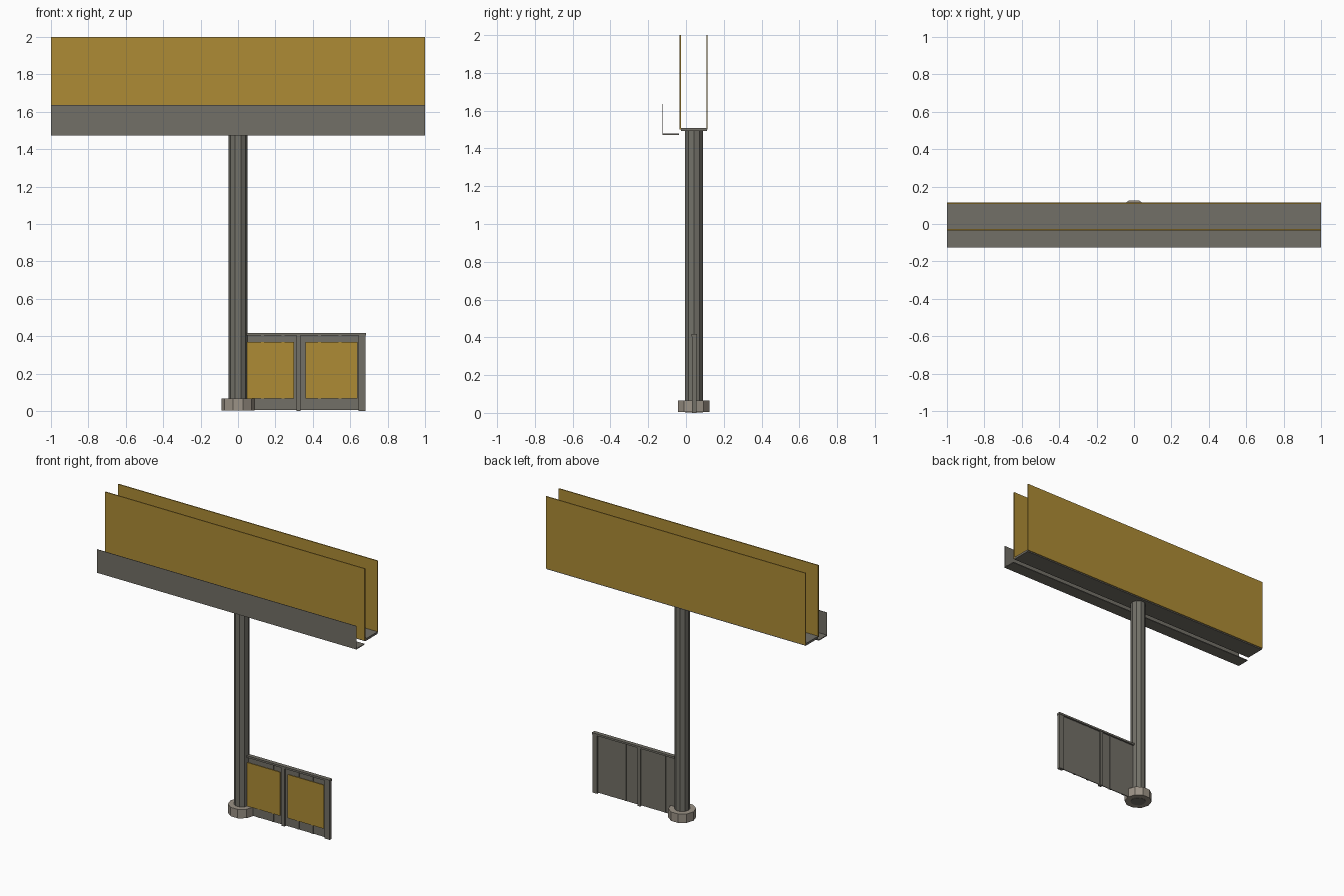
import bpy
import bmesh
from mathutils import Matrix

cube = bpy.data.objects.get("Cube")
if cube:
    bpy.data.objects.remove(cube, do_unlink=True)


def material(name, rgb):
    m = bpy.data.materials.new(name)
    m.use_nodes = True
    color = (*rgb, 1)
    m.diffuse_color = color
    m.node_tree.nodes["Principled BSDF"].inputs["Base Color"].default_value = color
    return m


GOLD = material("ochre_panel", (0.42, 0.26, 0.035))
STEEL = material("grey_metal", (0.17, 0.16, 0.135))
POLE = material("dark_pole_metal", (0.17, 0.165, 0.14))
CONCRETE = material("concrete", (0.33, 0.29, 0.24))


def add_object(name, bm, mat):
    mesh = bpy.data.meshes.new(name)
    bmesh.ops.recalc_face_normals(bm, faces=bm.faces)
    bm.to_mesh(mesh)
    bm.free()
    mesh.materials.append(mat)
    ob = bpy.data.objects.new(name, mesh)
    bpy.context.collection.objects.link(ob)
    return ob


def box(name, x, y, z, mat):
    """Box from (low, high) ranges on each axis."""
    bm = bmesh.new()
    size = [b - a for a, b in (x, y, z)]
    mid = [(a + b) / 2 for a, b in (x, y, z)]
    bmesh.ops.create_cube(bm, size=1, matrix=Matrix.Translation(mid) @ Matrix.Diagonal((*size, 1)))
    return add_object(name, bm, mat)


def prism(name, radius, z, mat, sides=10):
    """Upright prism on the pole axis."""
    bm = bmesh.new()
    bmesh.ops.create_cone(bm, cap_ends=True, segments=sides, radius1=radius, radius2=radius,
                          depth=z[1] - z[0],
                          matrix=Matrix.Translation((0, AXIS_Y, sum(z) / 2)))
    # Put corners on the x axis so flat sides face front and back
    edge_on = min(abs(v.co.y - AXIS_Y) for v in bm.verts) > 0.001
    if edge_on:
        bmesh.ops.rotate(bm, verts=bm.verts, cent=(0, AXIS_Y, 0),
                         matrix=Matrix.Rotation(3.14159265 / sides, 3, "Z"))
    return add_object(name, bm, mat)


AXIS_Y = 0.042
WIDE = (-1, 1)

# Pole and footing
prism("pole", 0.05, (0.002, 1.492), POLE)
prism("footing", 0.088, (0.004, 0.066), CONCRETE)

# Sign: bottom tray with two facing boards
box("sign_tray", WIDE, (-0.027, 0.11), (1.492, 1.507), STEEL)
box("front_board", WIDE, (-0.034, -0.027), (1.5, 2), GOLD)
box("back_board", WIDE, (0.108, 0.115), (1.5, 2), GOLD)

# Walkway in front of the sign
box("walkway_floor", WIDE, (-0.125, -0.036), (1.472, 1.478), STEEL)
box("walkway_guard", WIDE, (-0.125, -0.122), (1.472, 1.635), STEEL)

# Fence beside the pole: sheet, rail, battens and posts
box("fence_sheet", (0.03, 0.68), (0.042, 0.047), (0.005, 0.41), STEEL)
box("fence_top_rail", (0.03, 0.685), (0.03, 0.059), (0.405, 0.418), STEEL)
for i, x in enumerate((0.13, 0.24, 0.435, 0.545)):
    box(f"fence_batten_{i + 1}", (x - 0.008, x + 0.008), (0.038, 0.049), (0.005, 0.41), STEEL)
for name, a, b in (("middle", 0.313, 0.335), ("end", 0.645, 0.683)):
    box(f"fence_{name}_post", (a, b), (0.033, 0.056), (0, 0.41), STEEL)

# Ochre sheets on the front of the fence
for i, (a, b) in enumerate(((0.04, 0.3), (0.36, 0.638))):
    box(f"fence_poster_{i + 1}", (a, b), (0.033, 0.037), (0.066, 0.37), GOLD)
